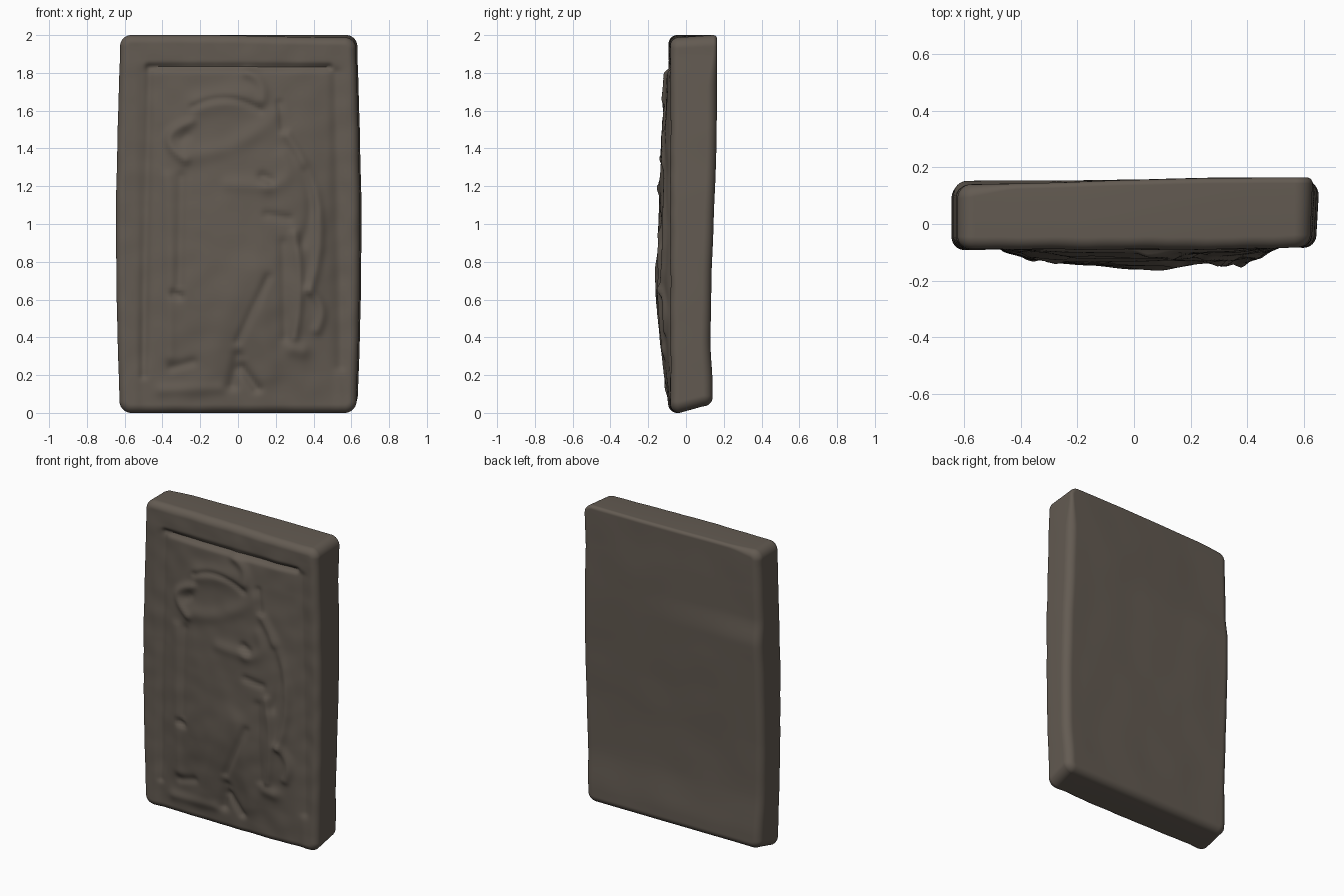
import bpy, bmesh, math
from mathutils import Vector, noise

if "Cube" in bpy.data.objects:
    bpy.data.objects.remove(bpy.data.objects["Cube"])

COLUMNS, ROWS = 120, 180
CORNER = 0.06


def smooth_step(start, end, value):
    k = min(1, max(0, (value - start) / (end - start)))
    return k * k * (3 - 2 * k)


def rim_drop(distance, radius):
    # quarter-round falloff close to the outline
    if distance >= radius:
        return 0
    return radius - math.sqrt(max(0, radius ** 2 - (radius - distance) ** 2))


class Stroke:
    """A soft ridge or groove along a line bowed to one side."""

    def __init__(self, radius, height, start, end, bow=0):
        self.radius, self.height = radius, height
        a, b = Vector(start), Vector(end)
        side = Vector((a.y - b.y, b.x - a.x)) * bow
        count = 8 if bow else 1
        self.points = []
        for i in range(count + 1):
            k = i / count
            self.points.append(a.lerp(b, k) + side * (4 * k * (1 - k)))
        reach = 3 * radius
        xs = [p.x for p in self.points]
        zs = [p.y for p in self.points]
        self.low = (min(xs) - reach, min(zs) - reach)
        self.high = (max(xs) + reach, max(zs) + reach)

    def height_at(self, x, z):
        if not (self.low[0] < x < self.high[0] and self.low[1] < z < self.high[1]):
            return 0
        nearest = math.inf
        for a, b in zip(self.points, self.points[1:]):
            dx, dz = b.x - a.x, b.y - a.y
            along = ((x - a.x) * dx + (z - a.y) * dz) / (dx * dx + dz * dz)
            along = min(1, max(0, along))
            gap = (x - a.x - along * dx) ** 2 + (z - a.y - along * dz) ** 2
            nearest = min(nearest, gap)
        return self.height * math.exp(-nearest / self.radius ** 2)


def ridge(radius, *line):
    return Stroke(radius, 0.016, *line)


def low_ridge(radius, *line):
    return Stroke(radius, 0.01, *line)


def groove(radius, *line):
    return Stroke(radius, -0.012, *line)


def deep_groove(radius, *line):
    return Stroke(radius, -0.02, *line)


border = [
    deep_groove(.018, (-.47, 1.83), (.48, 1.83)),
    groove(.022, (-.47, 1.8), (-.5, .2)),
    groove(.03, (.52, 1.8), (.54, .25)),
]
head = [
    ridge(.06, (-.2, 1.63), (.06, 1.68)),
    ridge(.03, (.05, 1.8), (.13, 1.66), .2),
    groove(.018, (-.24, 1.62), (.12, 1.6), .15),
]
arms = [
    ridge(.026, (-.25, 1.54), (-.28, 1.34), -.5),
    groove(.025, (-.29, 1.45), (-.27, 1.47)),
    low_ridge(.045, (-.26, 1.36), (.2, 1.58), -.1),
    groove(.018, (.22, 1.64), (.24, 1.5)),
    low_ridge(.04, (.24, 1.36), (.16, 1.2), .35),
    deep_groove(.025, (.13, 1.25), (.17, 1.23)),
]
cloak = [
    ridge(.026, (.26, 1.47), (.38, .65), .13),
    ridge(.026, (.38, .65), (.42, .44), .2),
    groove(.03, (.36, 1.28), (.34, .9), .1),
    ridge(.022, (.3, .95), (.3, .4), .05),
    ridge(.04, (.29, .34), (.34, .33)),
    groove(.025, (.24, .9), (.25, .4)),
]
robe = [
    low_ridge(.035, (-.05, 1.21), (.15, 1.2)),
    groove(.02, (.15, 1.05), (.27, 1.03)),
    groove(.025, (-.3, 1.25), (-.31, .68)),
    low_ridge(.03, (-.37, 1.25), (-.36, .3)),
    deep_groove(.022, (-.34, .63), (-.31, .62)),
]
legs = [
    low_ridge(.07, (.05, .8), (-.14, .2)),
    low_ridge(.06, (.1, .75), (.17, .2)),
    groove(.02, (.16, .72), (0, .38)),
    deep_groove(.03, (0, .3), (-.03, .15)),
    deep_groove(.025, (.02, .24), (.1, .13)),
    groove(.025, (-.35, .24), (-.24, .27)),
    low_ridge(.035, (-.4, .12), (-.1, .13)),
]
strokes = border + head + arms + cloak + robe + legs


def half_width(z):
    belly = math.sin(math.pi * min(1, z / 1.9))
    return .625 + .02 * belly + .004 * noise.noise((0, 0, z * 4))


def figure_bulge(z):
    # swells from the feet to the thighs, then thins towards the head
    return .07 * smooth_step(-.15, .75, z) * (1 - smooth_step(.5, 2.1, z))\
        + .012 * smooth_step(.7, 1.2, z)


def front_depth(x, z):
    panel = smooth_step(1.86, 1.8, z)
    inside = panel * smooth_step(.55, .49, abs(x))
    dome = max(0, 1 - abs((x - .02) / .53) ** 2.6)
    height = .09 - .008 * smooth_step(.3, .6, x) - .006 * inside
    height += figure_bulge(z) * dome * panel
    height += sum(stroke.height_at(x, z) for stroke in strokes)
    return -height - .004 * noise.noise((x * 9, 1, z * 9))


def back_depth(x, z):
    # hollow low down, with a twisted ledge across the upper back
    depth = .126 + .012 * smooth_step(.4, .1, z) + .035 * smooth_step(.4, 1.7, z)
    ledge = .018 * smooth_step(1.38, 1.56, z) * smooth_step(.3, -.6, x)
    return depth - ledge + .006 * x + .003 * noise.noise((x * 4, 7, z * 4))


def surface_point(x, z, rim, is_front):
    if is_front:
        dip = .012 * smooth_step(1.8, 2, z) * smooth_step(-.2, .5, x)
        return x, front_depth(x, z) + rim_drop(rim, .045), z - dip
    radius = .05 - .03 * smooth_step(1.7, 1.95, z) * smooth_step(-.64, -.4, x)
    flare = 1 + .012 * smooth_step(0, .6, x)
    lift = .035 * smooth_step(.3, 0, z)
    return x * flare, back_depth(x, z) - rim_drop(rim, radius), z + lift


def spread(index, count):
    # from -1 to 1, packed closer together at both ends
    t = 2 * index / count - 1
    return t * (3 - t * t) / 2


def add_sheet(bm, is_front):
    grid = []
    for j in range(ROWS + 1):
        z = 1 + spread(j, ROWS)
        end = min(z, 2 - z)
        width = half_width(z)
        row = []
        for i in range(COLUMNS + 1):
            x = spread(i, COLUMNS) * (width - rim_drop(end, CORNER))
            qx, qz = abs(x) - width + CORNER, CORNER - end
            rim = CORNER - math.hypot(max(qx, 0), max(qz, 0)) - min(max(qx, qz), 0)
            row.append(bm.verts.new(surface_point(x, z, max(rim, 0), is_front)))
        grid.append(row)
    for lower, upper in zip(grid, grid[1:]):
        for i in range(COLUMNS):
            bm.faces.new((lower[i], lower[i + 1], upper[i + 1], upper[i]))
    # outline loop used to join the two sheets
    return (grid[0][:-1] + [row[-1] for row in grid[:-1]]
            + grid[-1][:0:-1] + [row[0] for row in grid[:0:-1]])


# Clay slab: carved front, plain back and the sides between them
bm = bmesh.new()
front, back = add_sheet(bm, True), add_sheet(bm, False)
for k in range(len(front)):
    bm.faces.new((front[k - 1], front[k], back[k], back[k - 1]))
bmesh.ops.recalc_face_normals(bm, faces=bm.faces)
mesh = bpy.data.meshes.new("relief_tablet")
bm.to_mesh(mesh)
bm.free()
tablet = bpy.data.objects.new("relief_tablet", mesh)
bpy.context.collection.objects.link(tablet)

# Dark clay colour
clay = bpy.data.materials.new("dark_brown_clay")
clay.use_nodes = True
colour = (.125, .104, .084, 1)
clay.diffuse_color = colour
shader = clay.node_tree.nodes["Principled BSDF"]
shader.inputs["Base Color"].default_value = colour
shader.inputs["Roughness"].default_value = .9
mesh.materials.append(clay)

bpy.ops.object.select_all(action="DESELECT")
tablet.select_set(True)
bpy.context.view_layer.objects.active = tablet
bpy.ops.object.shade_smooth_by_angle(angle=math.radians(50))
